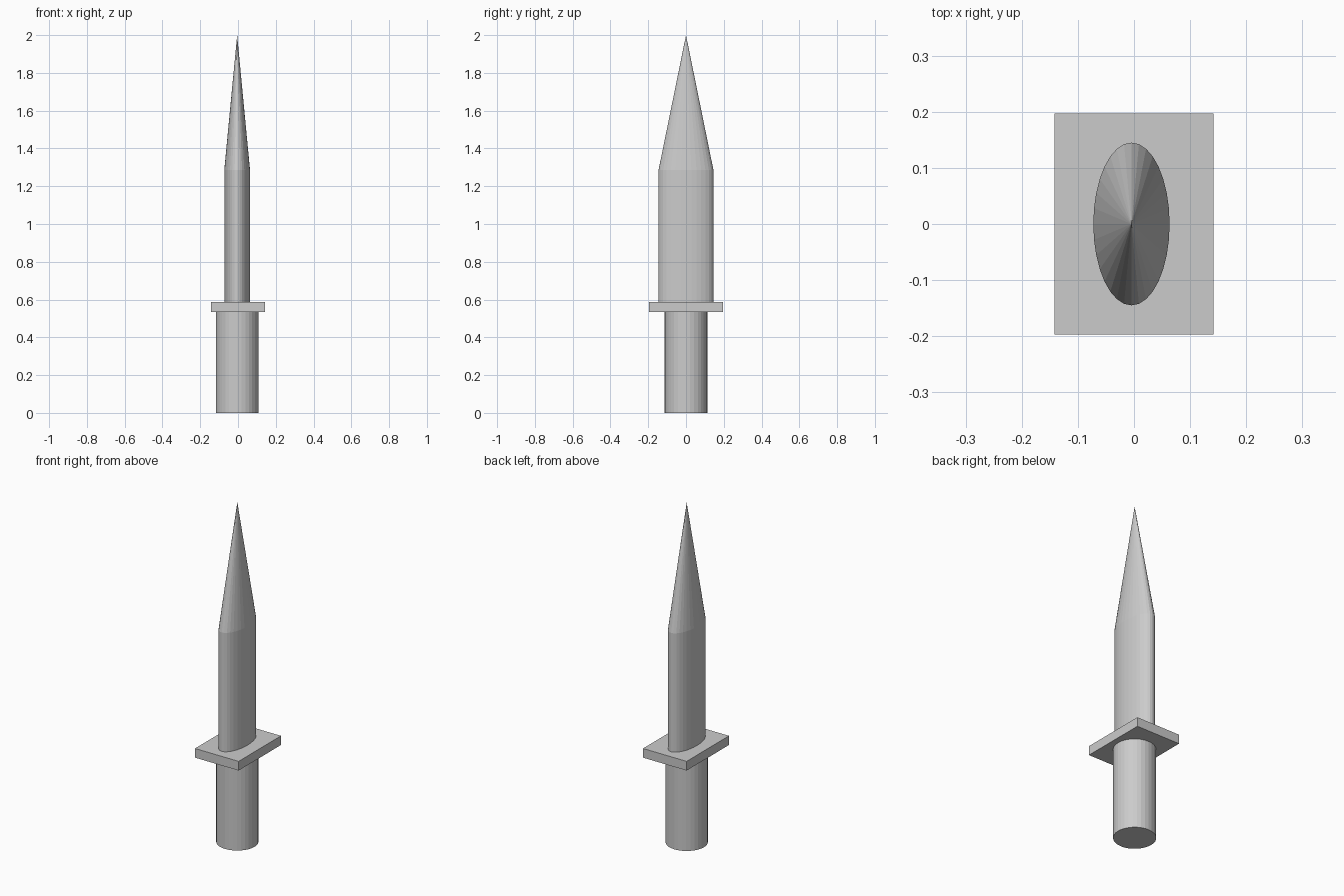
import bpy

if "Cube" in bpy.data.objects:
    bpy.data.objects.remove(bpy.data.objects["Cube"])

SIDES = 32
OFF_X = -0.0045  # handle and blade sit slightly off the guard's centre


def finish(name, scale=(1, 1, 1)):
    ob = bpy.context.object
    ob.name = name
    ob.scale = scale
    bpy.ops.object.transform_apply(location=False, rotation=False, scale=True)
    return ob


def cylinder(name, rx, ry, z0, z1):
    bpy.ops.mesh.primitive_cylinder_add(vertices=SIDES, radius=1, depth=z1 - z0,
                                        location=(OFF_X, 0, (z0 + z1) / 2))
    return finish(name, (rx, ry, 1))


def cone(name, rx, ry, z0, z1):
    bpy.ops.mesh.primitive_cone_add(vertices=SIDES, radius1=1, radius2=0, depth=z1 - z0,
                                    end_fill_type='NOTHING',
                                    location=(OFF_X, 0, (z0 + z1) / 2))
    return finish(name, (rx, ry, 1))


# Round grip
cylinder("handle", 0.113, 0.113, 0.0, 0.533)

# Flat rectangular guard
bpy.ops.mesh.primitive_cube_add(size=1, location=(0, 0, 0.56))
finish("guard", (0.284, 0.394, 0.054))

# Oval blade and its pointed tip
cylinder("blade", 0.068, 0.145, 0.587, 1.287)
cone("blade_tip", 0.068, 0.145, 1.287, 2.0)
